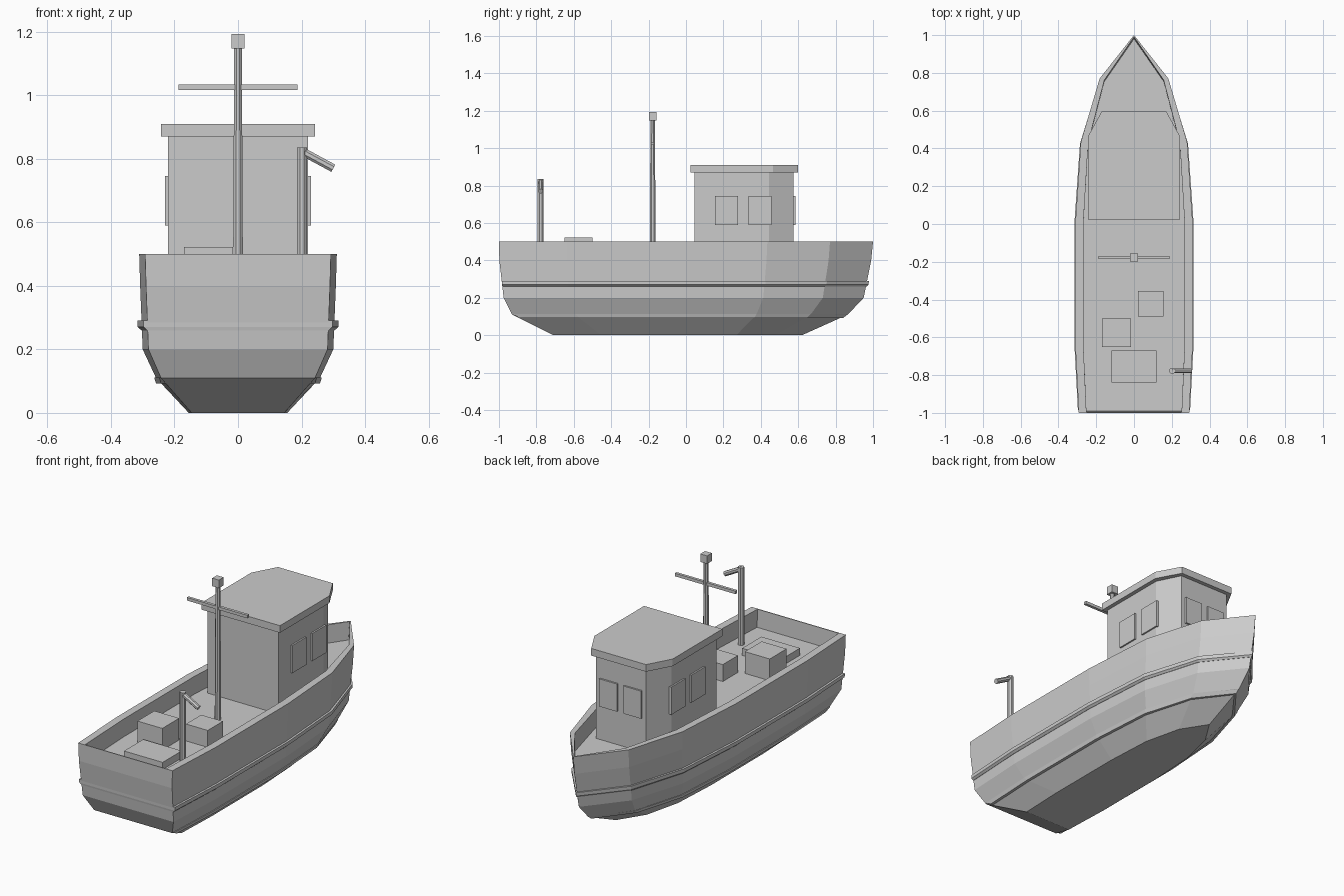
import bpy, bmesh, math
from mathutils import Vector

if "Cube" in bpy.data.objects:
    bpy.data.objects.remove(bpy.data.objects["Cube"])

DECK = 0.40
# starboard half of the sheer outline, normalised: (half width, y), stern to bow
HALF = [(0.94, -1), (1, -0.64), (1, 0), (0.905, 0.435), (0.585, 0.77)]


def outline(half_w, bow, stern, z):
    """Closed plan outline at one height, pointed at the bow."""
    def y(v):
        return v * bow if v > 0 else -v * stern
    right = [(x * half_w, y(v), z) for x, v in HALF]
    left = [(-x, v, z) for x, v, z in reversed(right)]
    return right + [(0, bow, z)] + left


def loft(name, rings):
    """Skin a stack of equal rings and cap both ends."""
    bm = bmesh.new()
    loops = [[bm.verts.new(p) for p in r] for r in rings]
    n = len(loops[0])
    for a, b in zip(loops, loops[1:]):
        for i in range(n):
            j = (i + 1) % n
            bm.faces.new((a[i], a[j], b[j], b[i]))
    bm.faces.new(loops[0][::-1])
    bm.faces.new(loops[-1])
    bmesh.ops.recalc_face_normals(bm, faces=bm.faces)
    mesh = bpy.data.meshes.new(name)
    bm.to_mesh(mesh)
    bm.free()
    ob = bpy.data.objects.new(name, mesh)
    bpy.context.collection.objects.link(ob)
    return ob


def prism(name, pts, z0, z1):
    return loft(name, [[(x, y, z) for x, y in pts] for z in (z0, z1)])


def box(name, x0, x1, y0, y1, z0, z1):
    return prism(name, [(x0, y0), (x1, y0), (x1, y1), (x0, y1)], z0, z1)


def rod(name, a, b, r0, r1, sides=8):
    a, b = Vector(a), Vector(b)
    q = (b - a).to_track_quat('Z', 'Y')
    rings = []
    for c, r in ((a, r0), (b, r1)):
        rings.append([c + q @ Vector((r * math.cos(t), r * math.sin(t), 0))
                      for t in (math.tau * (i + 0.5) / sides for i in range(sides))])
    return loft(name, rings)


# hull with bulwark and sunken deck
loft("hull", [
    outline(0.155, 0.62, -0.71, 0),
    outline(0.258, 0.865, -0.93, 0.11),
    outline(0.300, 0.95, -0.975, 0.20),
    outline(0.308, 0.99, -0.998, 0.40),
    outline(0.311, 1.0, -1.0, 0.50),
    outline(0.268, 0.99, -0.995, 0.50),
    outline(0.268, 0.98, -0.99, DECK),
])

# rubbing strakes along the sides
loft("upper_rub_rail", [outline(0.304, 0.965, -0.982, 0.26),
                        outline(0.316, 0.976, -0.984, 0.27),
                        outline(0.316, 0.978, -0.985, 0.29)])
loft("lower_rub_rail", [outline(0.258, 0.84, -0.89, 0.092),
                        outline(0.264, 0.865, -0.925, 0.112)])


# wheelhouse and roof with chamfered front corners
def house(w, back, shoulder, nose_w, front):
    return [(-w, back), (w, back), (w, shoulder),
            (nose_w, front), (-nose_w, front), (-w, shoulder)]


prism("wheelhouse", house(0.22, 0.045, 0.445, 0.155, 0.575), DECK, 0.87)
prism("wheelhouse_roof", house(0.243, 0.025, 0.465, 0.17, 0.598), 0.87, 0.91)

# windows
for s, side in ((-1, "left"), (1, "right")):
    for i, y in enumerate((0.217, 0.395)):
        box(f"window_{side}_{i}", s * 0.21, s * 0.229, y - 0.062, y + 0.062, 0.59, 0.745)
    box(f"window_front_{side}", s * 0.075 - 0.055, s * 0.075 + 0.055,
        0.565, 0.585, 0.59, 0.745)

# mast, crossbar and lamp
rod("mast", (0, -0.178, DECK), (0, -0.178, 1.15), 0.017, 0.013)
box("mast_crossbar", -0.188, 0.188, -0.186, -0.170, 1.017, 1.034)
box("mast_lamp", -0.021, 0.021, -0.199, -0.157, 1.147, 1.192)

# small crane
rod("crane_post", (0.202, -0.777, DECK), (0.202, -0.777, 0.835), 0.017, 0.017)
rod("crane_arm", (0.198, -0.777, 0.825), (0.300, -0.777, 0.770), 0.014, 0.014)

# deck cargo
box("crate_left", -0.17, -0.015, -0.65, -0.50, DECK, 0.522)
box("crate_right", 0.02, 0.155, -0.49, -0.355, DECK, 0.495)
box("hatch", -0.12, 0.12, -0.84, -0.67, DECK, 0.44)
